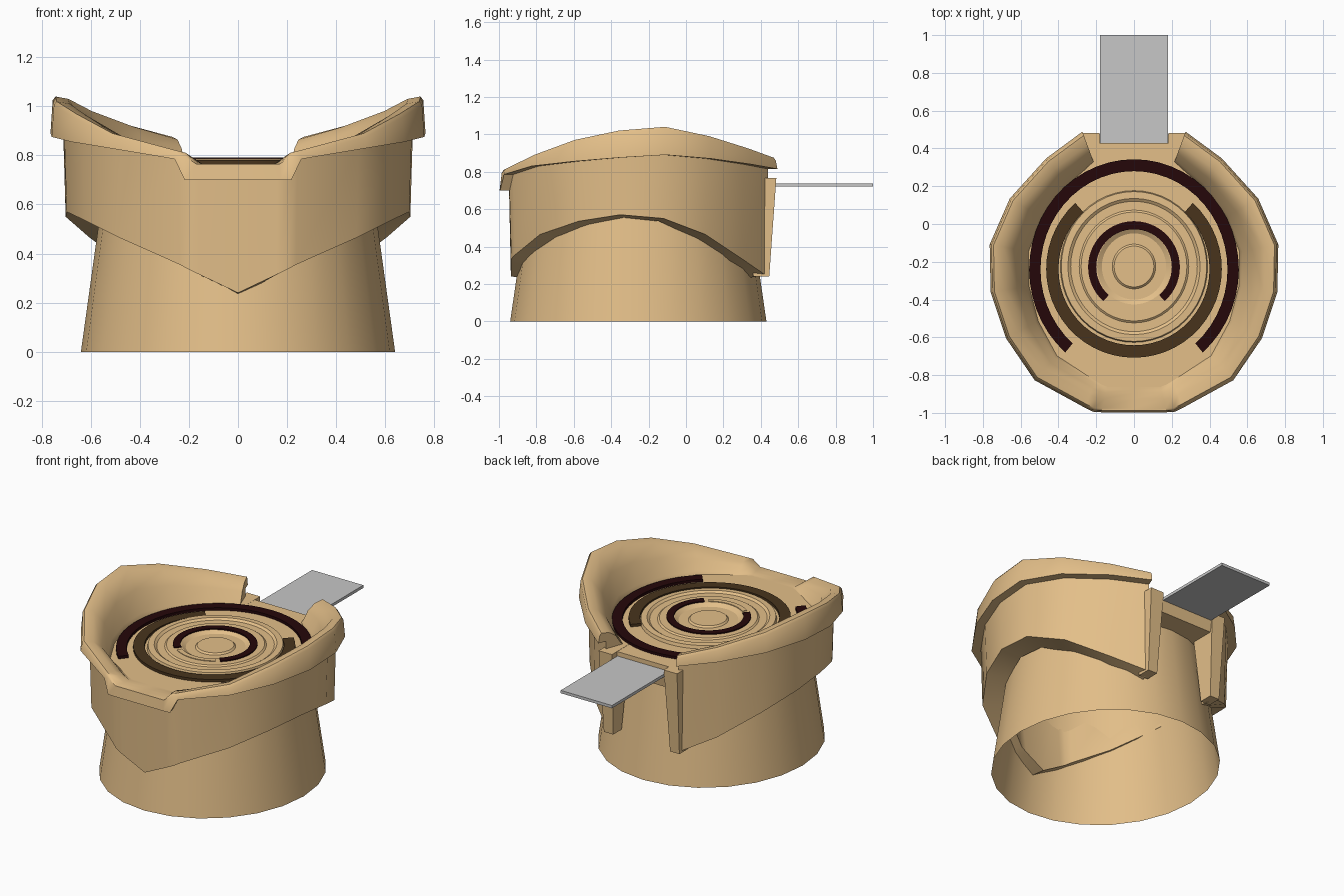
import bpy, bmesh, math

if "Cube" in bpy.data.objects:
    bpy.data.objects.remove(bpy.data.objects["Cube"])

CY = -0.25      # centre line of the body in y
DECK = 0.765    # height of the top deck


def material(name, rgb):
    m = bpy.data.materials.new(name)
    m.diffuse_color = (*rgb, 1)
    m.use_nodes = True
    m.node_tree.nodes["Principled BSDF"].inputs["Base Color"].default_value = m.diffuse_color
    return m


TAN = material("sand_tan", (0.77, 0.52, 0.25))
MAROON = material("dark_maroon", (0.018, 0.002, 0.003))
BROWN = material("dark_brown", (0.065, 0.034, 0.012))
GREY = material("plate_grey", (0.57, 0.57, 0.57))


def make(name, verts, faces, mat, smooth=None):
    me = bpy.data.meshes.new(name)
    me.from_pydata(verts, [], faces)
    bm = bmesh.new()
    bm.from_mesh(me)
    bmesh.ops.recalc_face_normals(bm, faces=bm.faces)
    bm.to_mesh(me)
    bm.free()
    me.materials.append(mat)
    ob = bpy.data.objects.new(name, me)
    bpy.context.collection.objects.link(ob)
    if smooth:
        bpy.ops.object.select_all(action='DESELECT')
        ob.select_set(True)
        bpy.context.view_layer.objects.active = ob
        bpy.ops.object.shade_smooth_by_angle(angle=math.radians(smooth))
    return ob


def loft(name, rings, mat, closed_section, smooth=None, loop=False, caps=False):
    """Skin equal-length sections with quads."""
    n, k = len(rings), len(rings[0])
    verts = [p for r in rings for p in r]
    faces = []
    for i in range(n if loop else n - 1):
        a, b = i * k, ((i + 1) % n) * k
        for j in range(k if closed_section else k - 1):
            j2 = (j + 1) % k
            faces.append((a + j, a + j2, b + j2, b + j))
    if caps:
        faces += [tuple(range(k)), tuple(range((n - 1) * k, n * k))]
    return make(name, verts, faces, mat, smooth)


def hexa(name, bottom, top, mat):
    """Tapered box: (x0, x1, y0, y1, z) for each end."""
    def quad(x0, x1, y0, y1, z):
        return [(x0, y0, z), (x1, y0, z), (x1, y1, z), (x0, y1, z)]
    return loft(name, [quad(*bottom), quad(*top)], mat, True, caps=True)


def arc_ring(name, r0, r1, z0, z1, a0, a1, cy, mat, sy=1.0, steps=40):
    rings = []
    for i in range(steps + 1):
        a = math.radians(a0 + (a1 - a0) * i / steps)
        rings.append([(r * math.cos(a), cy + sy * r * math.sin(a), z)
                      for r, z in ((r0, z0), (r1, z0), (r1, z1), (r0, z1))])
    return loft(name, rings, mat, True, smooth=30, caps=True)


# tapered base, open underneath
N = 24
base = [[(rx * math.cos(2 * math.pi * i / N), CY - 0.005 + ry * math.sin(2 * math.pi * i / N), z)
         for i in range(N)]
        for rx, ry, z in ((0.64, 0.685, 0), (0.535, 0.575, DECK - 0.01))]
loft("base", base, TAN, True, smooth=40)

# collar and flared rim: x, y, rim top, rim bottom, collar bottom
half = [
    (0.17, -0.988, 0.765, 0.70, 0.315),
    (0.215, -0.985, 0.81, 0.70, 0.335),
    (0.255, -0.965, 0.82, 0.785, 0.355),
    (0.52, -0.82, 0.89, 0.83, 0.465),
    (0.67, -0.60, 0.97, 0.855, 0.535),
    (0.75, -0.36, 1.02, 0.875, 0.57),
    (0.755, -0.11, 1.04, 0.89, 0.55),
    (0.65, 0.13, 0.99, 0.87, 0.465),
    (0.46, 0.34, 0.925, 0.84, 0.335),
    (0.27, 0.48, 0.875, 0.815, 0.245),
]
stations = ([(-s[0], *s[1:]) for s in reversed(half)]
            + [(0, -0.988, 0.765, 0.70, 0.24)] + half)


def section(x, y, zt, zr, zb):
    d = zt - DECK
    f = 0.83 - 0.09 * min(1, d / 0.25)      # the inner wall leans in at the sides
    prof = ((0.76, zb - 0.015), (0.93, zb), (0.943, zr), (1.012, zr),
            (1.0, max(DECK, zt - 0.015)), (0.985, zt), (0.915, max(DECK, zt - 0.01)),
            (0.5 * (f + 0.915), DECK + 0.6 * d), (f + 0.02, DECK + 0.12 * d), (f, DECK))
    return [(x * s, CY + (y - CY) * s, z) for s, z in prof]


sections = [section(*s) for s in stations]
loft("collar", sections, TAN, True, smooth=48, caps=True)

# flat deck inside the rim
foot = [s[-1] for s in sections]
make("deck", foot, [tuple(range(len(foot)))], TAN)

# rear beam under the plate, deck edge, rear legs and plate
hexa("rear_beam", (-0.22, 0.22, 0.28, 0.462, 0.65), (-0.22, 0.22, 0.28, 0.475, 0.72), TAN)
hexa("deck_edge", (-0.2, 0.2, 0.28, 0.43, 0.70), (-0.2, 0.2, 0.28, 0.43, DECK + 0.001), TAN)
for side, name in ((1, "rear_leg_right"), (-1, "rear_leg_left")):
    xs = sorted((0.2 * side, 0.265 * side))
    xt = sorted((0.182 * side, 0.275 * side))
    hexa(name, (*xs, 0.36, 0.445, 0.24), (*xt, 0.30, 0.483, DECK + 0.002), TAN)
hexa("rear_plate", (-0.18, 0.18, 0.40, 1.0, 0.72), (-0.18, 0.18, 0.40, 1.0, 0.738), GREY)

# stepped centre disc
profile = ((0.39, 0.765), (0.385, 0.785), (0.35, 0.787), (0.335, 0.776), (0.29, 0.776),
           (0.28, 0.784), (0.195, 0.784), (0.17, 0.768), (0.115, 0.768), (0.105, 0.778),
           (0.001, 0.778))
M = 48
disc = [[(r * math.cos(2 * math.pi * i / M), -0.225 + 1.03 * r * math.sin(2 * math.pi * i / M), z)
         for r, z in profile] for i in range(M)]
loft("centre_disc", disc, TAN, False, smooth=20, loop=True)

# coloured ring segments and the small front lip
arc_ring("outer_ring", 0.495, 0.555, 0.75, 0.782, -49, 229, -0.24, MAROON, 1.05)
arc_ring("middle_ring", 0.40, 0.465, 0.75, 0.782, -228, 48, -0.238, BROWN, 1.01)
arc_ring("inner_ring", 0.2, 0.243, 0.765, 0.791, -48, 228, -0.228, MAROON)
arc_ring("front_lip", 0.205, 0.235, 0.765, 0.788, -125, -55, -0.228, TAN, 1.0, 12)
